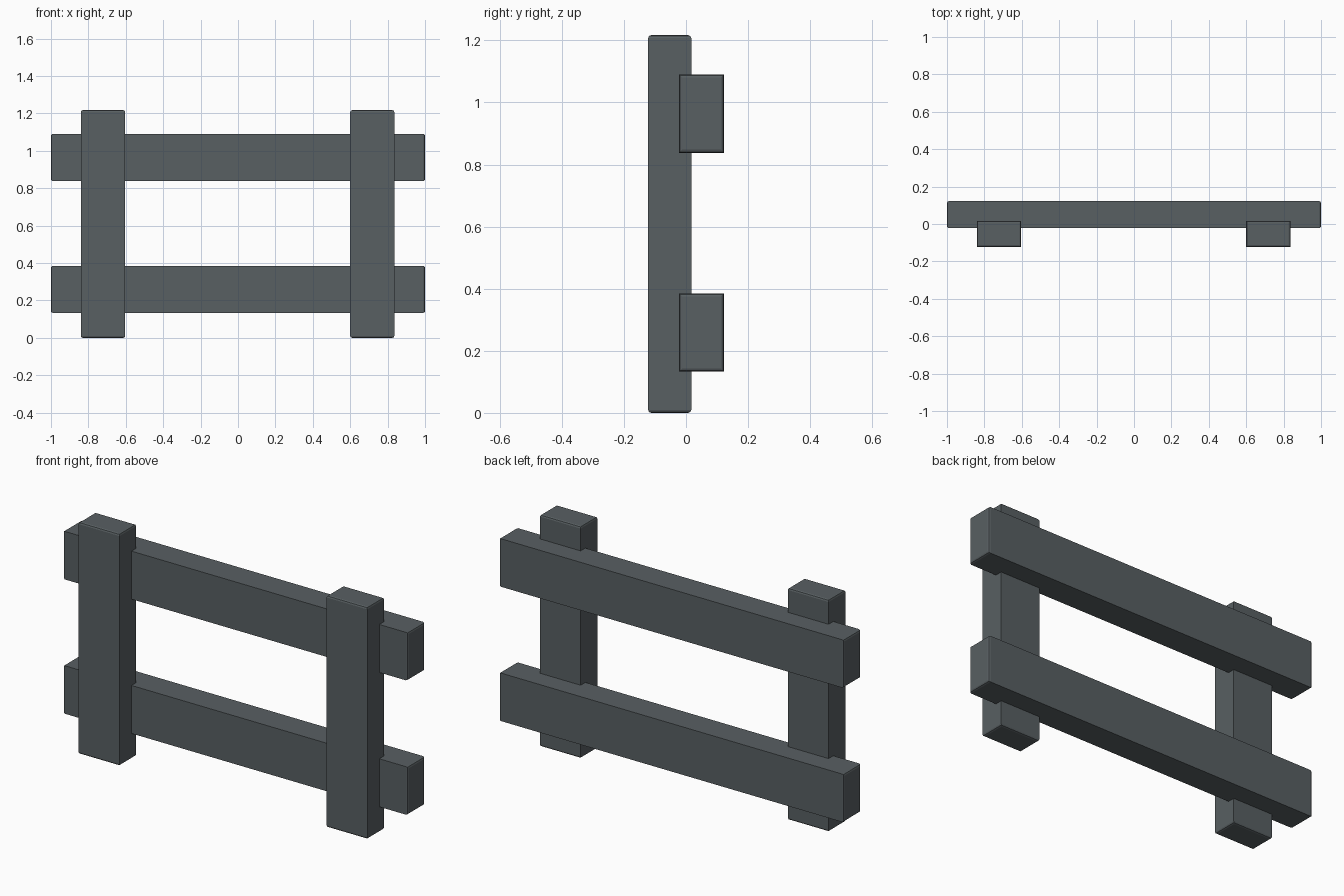
import bpy
import bmesh
from mathutils import Vector

cube = bpy.data.objects.get("Cube")
if cube:
    bpy.data.objects.remove(cube, do_unlink=True)

# Dark slate grey for every beam
slate = bpy.data.materials.new("slate_grey")
slate.use_nodes = True
colour = (0.098, 0.115, 0.123, 1)
slate.diffuse_color = colour
slate.node_tree.nodes["Principled BSDF"].inputs["Base Color"].default_value = colour


def beam(name, low, high, axis):
    """Box between two corners, with softened edges around both ends of its long axis."""
    low, high = Vector(low), Vector(high)
    size, centre = high - low, (low + high) / 2
    bm = bmesh.new()
    bmesh.ops.create_cube(bm, size=1)
    bmesh.ops.scale(bm, vec=size, verts=bm.verts)
    ends = [e for e in bm.edges
            if abs(e.verts[0].co[axis] - e.verts[1].co[axis]) < 0.001]
    bmesh.ops.bevel(bm, geom=ends, offset=0.01, segments=2,
                    profile=0.5, affect='EDGES')
    mesh = bpy.data.meshes.new(name)
    bm.to_mesh(mesh)
    bm.free()
    mesh.materials.append(slate)
    obj = bpy.data.objects.new(name, mesh)
    obj.location = centre
    bpy.context.collection.objects.link(obj)


# Upright posts at the front
beam("right_post", (-0.84, -0.122, 0), (-0.603, 0.017, 1.217), 2)
beam("left_post", (0.6, -0.122, 0), (0.836, 0.017, 1.217), 2)

# Long rails across the back
for name, bottom in (("lower_rail", 0.133), ("upper_rail", 0.838)):
    beam(name, (-1, -0.022, bottom), (1, 0.122, bottom + 0.252), 0)
